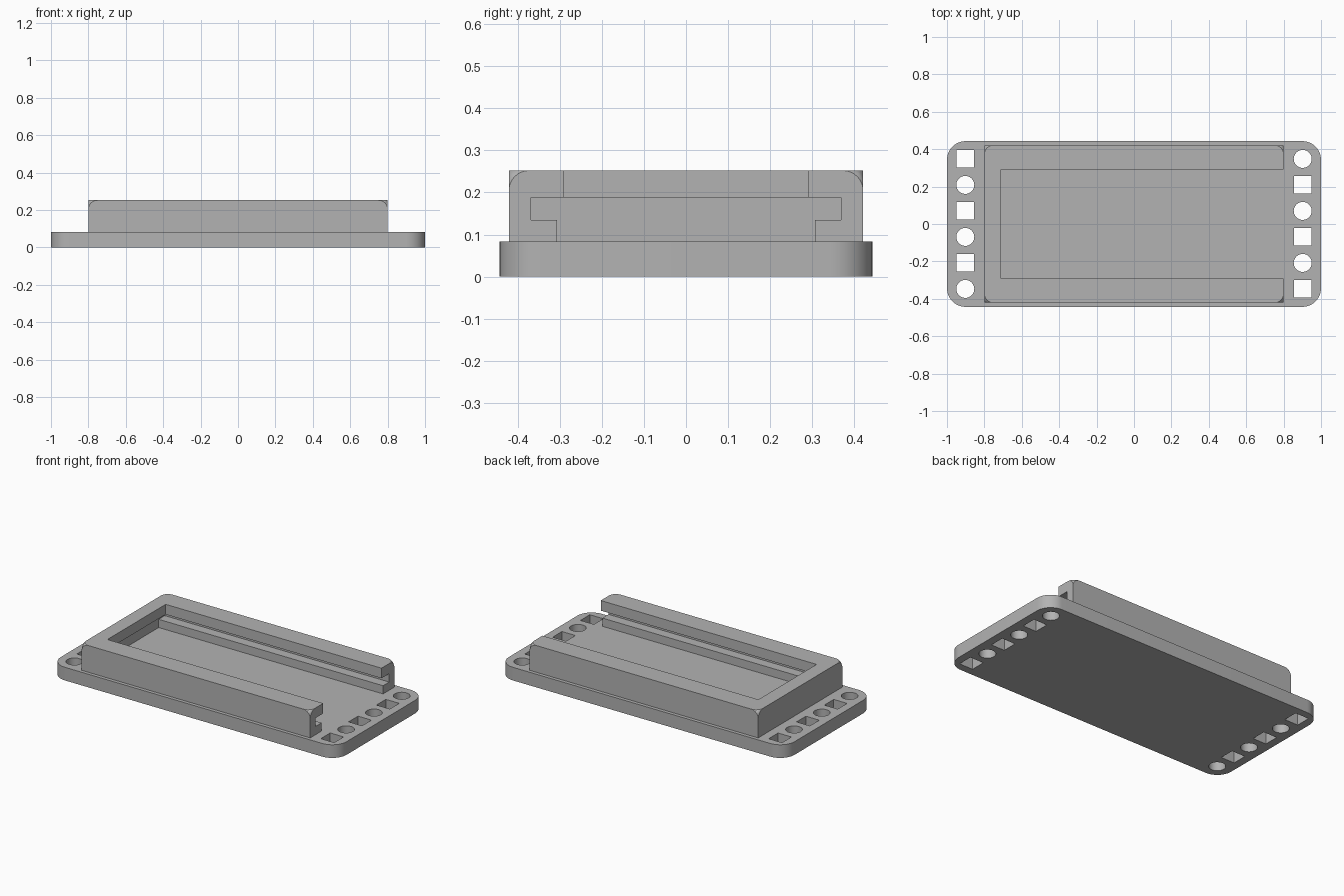
import bpy
import bmesh
from mathutils import Matrix, Vector

if "Cube" in bpy.data.objects:
    bpy.data.objects.remove(bpy.data.objects["Cube"], do_unlink=True)

GREY = (0.45, 0.45, 0.45, 1)
grey = bpy.data.materials.new("plain grey")
grey.use_nodes = True
grey.diffuse_color = GREY
grey.node_tree.nodes["Principled BSDF"].inputs["Base Color"].default_value = GREY

HALF_Y, PLATE_TOP, TOP = 0.443, 0.083, 0.252


def add_box(bm, low, high):
    low, high = Vector(low), Vector(high)
    place = Matrix.Translation((low + high) / 2) @ Matrix.Diagonal((*(high - low), 1))
    return bmesh.ops.create_cube(bm, size=1, matrix=place)["verts"]


def make_object(name, bm):
    mesh = bpy.data.meshes.new(name)
    bmesh.ops.recalc_face_normals(bm, faces=bm.faces)
    bm.to_mesh(mesh)
    bm.free()
    mesh.materials.append(grey)
    obj = bpy.data.objects.new(name, mesh)
    bpy.context.collection.objects.link(obj)
    return obj


def activate(obj):
    bpy.ops.object.select_all(action="DESELECT")
    obj.select_set(True)
    bpy.context.view_layer.objects.active = obj


def cut(obj, cutter):
    cutter.hide_render = True
    mod = obj.modifiers.new("cut", "BOOLEAN")
    mod.operation, mod.solver, mod.object = "DIFFERENCE", "EXACT", cutter
    activate(obj)
    bpy.ops.object.modifier_apply(modifier=mod.name)
    bpy.data.objects.remove(cutter, do_unlink=True)


# Base plate with rounded upright corners
bm = bmesh.new()
add_box(bm, (-1, -HALF_Y, 0), (1, HALF_Y, PLATE_TOP))
upright = [e for e in bm.edges if abs(e.verts[0].co.z - e.verts[1].co.z) > 0.01]
bmesh.ops.bevel(bm, geom=upright, offset=0.1, segments=12, profile=0.5, affect="EDGES")
plate = make_object("base_plate", bm)

# Alternating square and round holes along both ends
bm = bmesh.new()
for side in (-1, 1):
    for i in range(6):
        x, y = side * 0.902, 0.348 - i * 0.139
        if (i % 2 == 0) == (side < 0):
            add_box(bm, (x - 0.047, y - 0.047, -0.1), (x + 0.047, y + 0.047, 0.2))
        else:
            bmesh.ops.create_cone(bm, cap_ends=True, segments=40, radius1=0.048,
                                  radius2=0.048, depth=0.4,
                                  matrix=Matrix.Translation((x, y, 0)))
cut(plate, make_object("hole_cutter", bm))

# Housing with rounded top corners
bm = bmesh.new()
add_box(bm, (-0.8, -0.421, PLATE_TOP), (0.8, 0.421, TOP))
corners = [v for v in bm.verts if v.co.z > 0.2]
bmesh.ops.bevel(bm, geom=corners, offset=0.048, segments=8, profile=0.5, affect="VERTICES")
housing = make_object("slide_housing", bm)

# Lower slot, wide slide groove and top window, all open at the left end
for name, back, half, low, high in (("slot", -0.77, 0.307, 0.05, 0.16),
                                    ("groove", -0.77, 0.368, 0.135, 0.188),
                                    ("window", -0.71, 0.291, 0.16, 0.3)):
    bm = bmesh.new()
    add_box(bm, (back, -half, low), (0.9, half, high))
    cut(housing, make_object(name + "_cutter", bm))

for obj in (plate, housing):
    activate(obj)
    bpy.ops.object.shade_smooth_by_angle()
